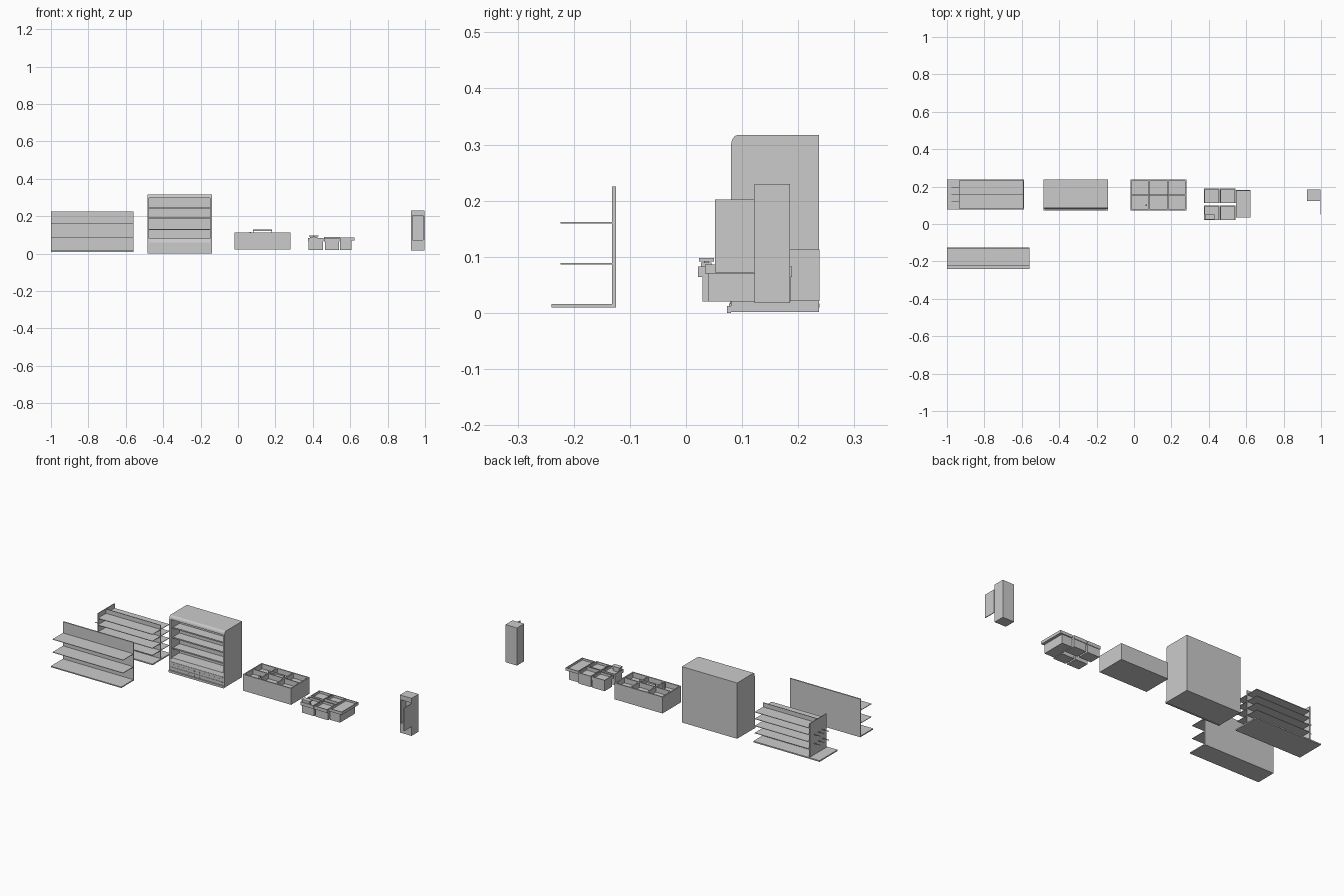
import bpy, bmesh, math


def mesh_object(name, bm):
    bmesh.ops.recalc_face_normals(bm, faces=bm.faces)
    me = bpy.data.meshes.new(name)
    bm.to_mesh(me)
    bm.free()
    ob = bpy.data.objects.new(name, me)
    bpy.context.collection.objects.link(ob)
    return ob


def add_box(bm, x0, x1, y0, y1, z0, z1):
    vs = bmesh.ops.create_cube(bm, size=1)["verts"]
    for v in vs:
        v.co.x = x1 if v.co.x > 0 else x0
        v.co.y = y1 if v.co.y > 0 else y0
        v.co.z = z1 if v.co.z > 0 else z0


def boxes(name, *items):
    bm = bmesh.new()
    for b in items:
        add_box(bm, *b)
    return mesh_object(name, bm)


def prism(name, x0, x1, profile):
    """Extrude a (y, z) outline along x."""
    bm = bmesh.new()
    f = bm.faces.new([bm.verts.new((x0, y, z)) for y, z in profile])
    ext = bmesh.ops.extrude_face_region(bm, geom=[f])["geom"]
    for v in ext:
        if isinstance(v, bmesh.types.BMVert):
            v.co.x = x1
    return mesh_object(name, bm)


def tray(name, x0, x1, y0, y1, z0, z1, floor, t=0.004):
    """Open-topped box with solid bottom up to the floor height."""
    return boxes(name,
                 (x0, x1, y0, y1, z0, floor),
                 (x0, x1, y0, y0 + t, floor, z1),
                 (x0, x1, y1 - t, y1, floor, z1),
                 (x0, x0 + t, y0 + t, y1 - t, floor, z1),
                 (x1 - t, x1, y0 + t, y1 - t, floor, z1))


# Single-sided wall shelf
boxes("wall_shelf_back", (-1, -0.56, -0.132, -0.125, 0.01, 0.225))
boxes("wall_shelf_base", (-1, -0.56, -0.24, -0.132, 0.01, 0.016))
for i, z in enumerate((0.086, 0.159)):
    boxes(f"wall_shelf_board_{i}", (-1, -0.56, -0.224, -0.132, z, z + 0.003))

# Double-sided aisle shelf with end panel and pegs
boxes("aisle_base", (-1, -0.587, 0.077, 0.238, 0.01, 0.017))
boxes("aisle_divider", (-0.932, -0.592, 0.155, 0.159, 0.017, 0.205))
boxes("aisle_end_panel", (-0.936, -0.932, 0.083, 0.233, 0.017, 0.207))
for i, z in enumerate((0.06, 0.1, 0.14, 0.178)):
    boxes(f"aisle_shelf_{i}",
          (-0.932, -0.592, 0.083, 0.155, z, z + 0.003),
          (-0.932, -0.592, 0.159, 0.233, z, z + 0.003))
boxes("aisle_pegs", *[(-0.975, -0.936, y, y + 0.003, z, z + 0.003)
                      for y in (0.12, 0.157, 0.194) for z in (0.08, 0.13)])

# Open display cooler: sides, back, roof and base
X0, X1 = -0.485, -0.14
nose = [(0.092 - 0.012 * math.cos(a), 0.297 + 0.02 * math.sin(a))
        for a in (math.pi / 8 * k for k in range(5))]
side = [(0.08, 0.012)] + nose + [(0.237, 0.317), (0.237, 0.002), (0.08, 0.002)]
prism("cooler_side_left", X0, X0 + 0.01, side)
prism("cooler_side_right", X1 - 0.01, X1, side)
boxes("cooler_back", (X0 + 0.01, X1 - 0.01, 0.157, 0.237, 0.002, 0.317))
prism("cooler_roof", X0 + 0.01, X1 - 0.01, nose + [(0.157, 0.317), (0.157, 0.297)])
prism("cooler_base", X0 + 0.01, X1 - 0.01,
      [(0.08, 0.002), (0.08, 0.06), (0.086, 0.08), (0.157, 0.08), (0.157, 0.002)])
boxes("cooler_kick_strip", (X0, X1, 0.073, 0.08, 0, 0.012))
boxes("cooler_trim_strips", *[(X0 + 0.01, X1 - 0.01, 0.078, 0.081, z, z + 0.004)
                              for z in (0.027, 0.056)])
for i, z in enumerate((0.128, 0.188, 0.243)):
    boxes(f"cooler_shelf_{i}",
          (X0 + 0.01, X1 - 0.01, 0.097, 0.157, z, z + 0.003),
          (X0 + 0.01, X1 - 0.01, 0.095, 0.097, z - 0.002, z + 0.005))
boxes("cooler_vents", *[(x - 0.003, x + 0.003, 0.0785, 0.081, z, z + 0.005)
                        for z in (0.016, 0.042)
                        for x in (X0 + 0.03 + 0.0316 * k for k in range(10))])

# Large bin with six compartments
tray("bin", -0.02, 0.281, 0.072, 0.238, 0.021, 0.113, 0.085, 0.007)
boxes("bin_dividers",
      (0.077, 0.084, 0.079, 0.231, 0.085, 0.113),
      (0.178, 0.185, 0.079, 0.231, 0.085, 0.113),
      (-0.013, 0.077, 0.152, 0.158, 0.085, 0.113),
      (0.084, 0.178, 0.152, 0.158, 0.085, 0.113),
      (0.185, 0.274, 0.152, 0.158, 0.085, 0.113))
boxes("bin_top_rail", (0.08, 0.182, 0.152, 0.158, 0.122, 0.13),
      (0.08, 0.084, 0.153, 0.157, 0.113, 0.122),
      (0.178, 0.182, 0.153, 0.157, 0.113, 0.122))
boxes("bin_tag", (0.062, 0.07, 0.095, 0.105, 0.085, 0.117))

# Island of produce stands: two by two plus a wider one at the end
stands = [(x, x + 0.081, y, y + 0.074) for x in (0.375, 0.461) for y in (0.024, 0.115)]
for i, (x0, x1, y0, y1) in enumerate(stands):
    boxes(f"stand_base_{i}", (x0 + 0.003, x1 - 0.001, y0 + 0.005, y1 - 0.003, 0.02, 0.064))
    tray(f"stand_tray_{i}", x0, x1, y0 - 0.003, y1, 0.064, 0.083, 0.07)
boxes("end_stand_base", (0.545, 0.608, 0.04, 0.175, 0.02, 0.07))
tray("end_stand_tray", 0.545, 0.624, 0.034, 0.181, 0.07, 0.086, 0.075)
boxes("scale", (0.385, 0.425, 0.027, 0.045, 0.07, 0.09),
      (0.38, 0.43, 0.023, 0.05, 0.092, 0.098),
      (0.40, 0.41, 0.032, 0.04, 0.09, 0.092))
boxes("stand_rail", (0.46, 0.545, 0.112, 0.116, 0.083, 0.09))

# Upright fridge with door swung open
boxes("fridge_body",
      (0.925, 0.932, 0.122, 0.185, 0.018, 0.23),
      (0.99, 0.997, 0.122, 0.185, 0.018, 0.23),
      (0.932, 0.99, 0.168, 0.185, 0.018, 0.23),
      (0.932, 0.99, 0.122, 0.168, 0.204, 0.23),
      (0.932, 0.99, 0.122, 0.168, 0.018, 0.072))
boxes("fridge_door", (0.996, 1.0, 0.052, 0.122, 0.072, 0.202))
